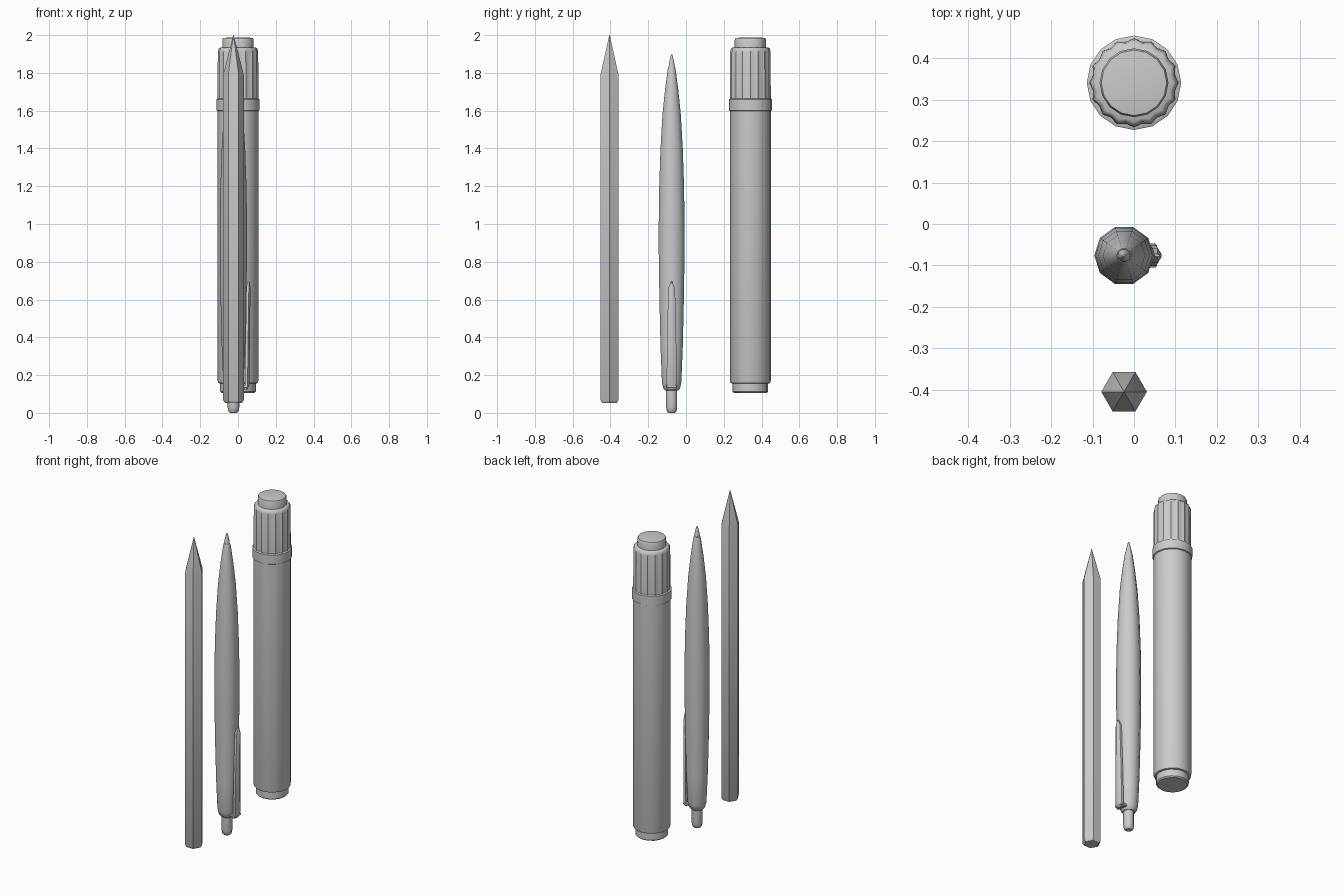
import bpy, bmesh
from math import cos, sin, tau, radians

if "Cube" in bpy.data.objects:
    bpy.data.objects.remove(bpy.data.objects["Cube"])


def finish(name, bm, angle=40):
    bmesh.ops.recalc_face_normals(bm, faces=bm.faces)
    mesh = bpy.data.meshes.new(name)
    bm.to_mesh(mesh)
    bm.free()
    obj = bpy.data.objects.new(name, mesh)
    bpy.context.collection.objects.link(obj)
    bpy.ops.object.select_all(action='DESELECT')
    obj.select_set(True)
    bpy.context.view_layer.objects.active = obj
    bpy.ops.object.shade_smooth_by_angle(angle=radians(angle))
    return obj


def lathe(name, profile, sides, cx, cy, flute=0.0):
    """Closed solid from (radius, z) rings; flute pulls in every other side."""
    bm = bmesh.new()
    rings = []
    for r, z in profile:
        ring = []
        for i in range(sides):
            a = tau * i / sides
            rr = r - (flute if i % 2 else 0)
            ring.append(bm.verts.new((cx + rr * cos(a), cy + rr * sin(a), z)))
        rings.append(ring)
    for lo, hi in zip(rings, rings[1:]):
        for i in range(sides):
            j = (i + 1) % sides
            bm.faces.new((lo[i], lo[j], hi[j], hi[i]))
    bm.faces.new(rings[0][::-1])
    bm.faces.new(rings[-1])
    return finish(name, bm)


# Pencil: hexagonal shaft with a sharpened point
lathe("pencil", [(0.045, 0.053), (0.055, 0.068), (0.055, 1.79), (0.001, 2.0)],
      6, -0.024, -0.405)

# Ballpoint pen: tapered barrel, nib and push button
px, py = -0.024, -0.076
lathe("pen_barrel", [(0.036, 0.118), (0.046, 0.128), (0.054, 0.16), (0.062, 0.35),
                     (0.068, 0.6), (0.072, 0.85), (0.072, 1.0), (0.069, 1.2),
                     (0.062, 1.4), (0.051, 1.58), (0.037, 1.71), (0.022, 1.82),
                     (0.018, 1.835)], 10, px, py)
lathe("pen_nib", [(0.017, 1.825), (0.015, 1.85), (0.008, 1.88), (0.006, 1.89),
                  (0.003, 1.897)], 10, px, py)
lathe("pen_button", [(0.018, 0.0), (0.027, 0.008), (0.031, 0.03), (0.031, 0.13)],
      10, px, py)

# Pen clip: ridged strip narrowing to a point
bm = bmesh.new()
rings = []
for z, w, x0, x1 in [(0.125, 0.026, 0.033, 0.05), (0.15, 0.027, 0.036, 0.06),
                     (0.4, 0.024, 0.04, 0.063), (0.66, 0.018, 0.044, 0.066),
                     (0.695, 0.003, 0.05, 0.062)]:
    section = [(x0, -w), (x0 + 0.6 * (x1 - x0), -w), (x1, -w * 0.25),
               (x1, w * 0.25), (x0 + 0.6 * (x1 - x0), w), (x0, w)]
    rings.append([bm.verts.new((x, py + y, z)) for x, y in section])
for lo, hi in zip(rings, rings[1:]):
    for i in range(6):
        j = (i + 1) % 6
        bm.faces.new((lo[i], lo[j], hi[j], hi[i]))
bm.faces.new(rings[0][::-1])
bm.faces.new(rings[-1])
finish("pen_clip", bm, 30)

# Clip foot: block joining the clip to the barrel
bm = bmesh.new()
bmesh.ops.create_cube(bm, size=1)
bmesh.ops.scale(bm, vec=(0.05, 0.058, 0.018), verts=bm.verts)
bmesh.ops.translate(bm, vec=(0.03, py, 0.139), verts=bm.verts)
bmesh.ops.bevel(bm, geom=bm.edges[:], offset=0.004, segments=1, affect='EDGES')
finish("clip_foot", bm, 30)

# Marker: barrel, end plug, collar, fluted cap and cap button
mx, my = 0.0, 0.341
lathe("marker_plug", [(0.086, 0.105), (0.094, 0.112), (0.094, 0.17)], 16, mx, my)
lathe("marker_barrel", [(0.094, 0.155), (0.104, 0.158), (0.108, 0.17), (0.108, 1.62)],
      16, mx, my)
lathe("marker_collar", [(0.107, 1.598), (0.114, 1.602), (0.114, 1.66), (0.107, 1.664)],
      16, mx, my)
lathe("marker_cap", [(0.108, 1.65), (0.107, 1.91), (0.103, 1.928), (0.095, 1.934)],
      32, mx, my, flute=0.007)
lathe("marker_cap_button", [(0.083, 1.92), (0.083, 1.975), (0.079, 1.984), (0.05, 1.988)],
      16, mx, my)
